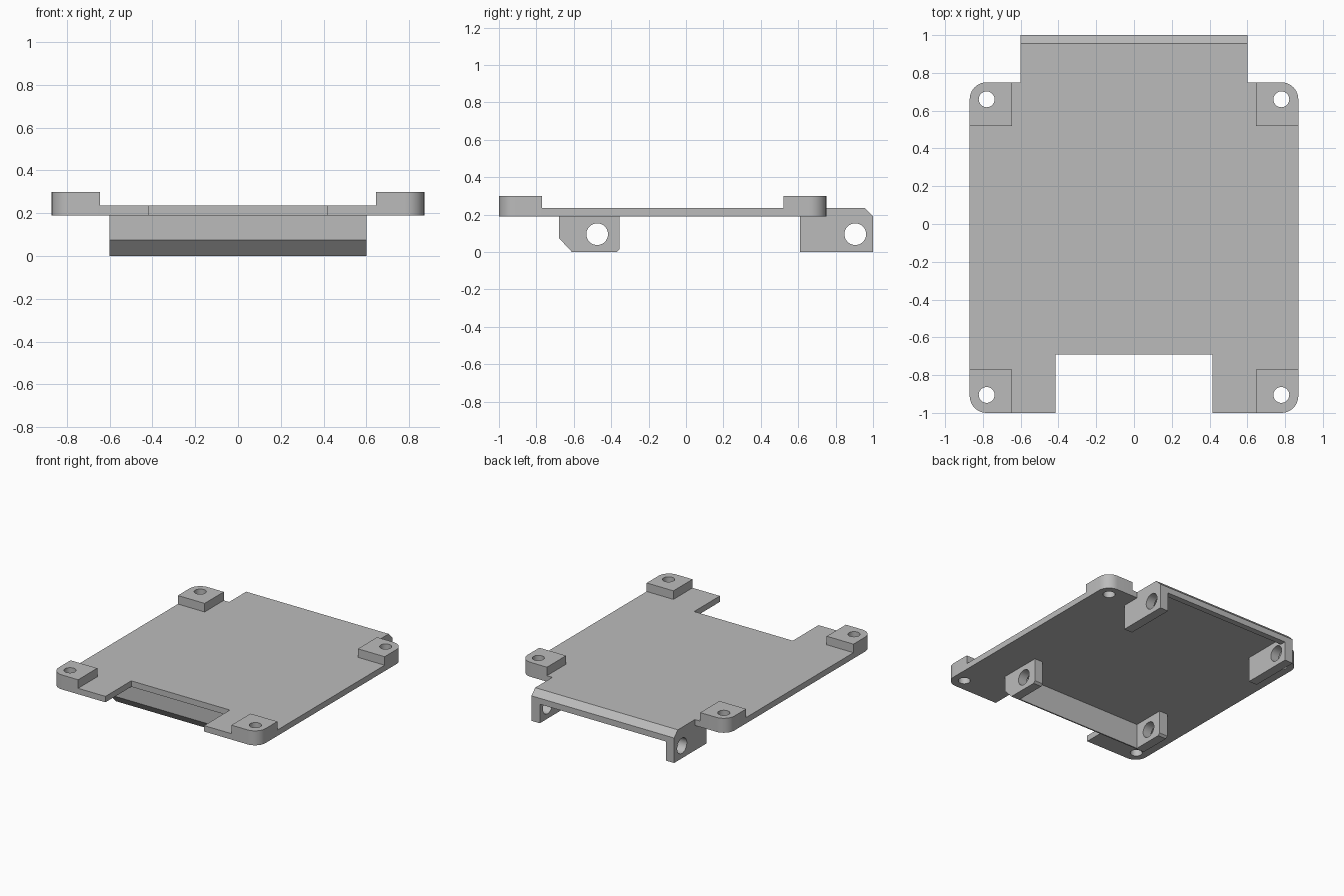
import bpy
import bmesh
from math import cos, sin, pi
from mathutils import Matrix

cube = bpy.data.objects.get("Cube")
if cube:
    bpy.data.objects.remove(cube, do_unlink=True)

grey = bpy.data.materials.new("light_grey")
grey.use_nodes = True
grey.diffuse_color = (0.5, 0.5, 0.5, 1)
grey.node_tree.nodes["Principled BSDF"].inputs["Base Color"].default_value = (0.5, 0.5, 0.5, 1)

# Heights and widths shared by several parts
BOTTOM, TOP, PAD_TOP = 0.19, 0.235, 0.30
HALF, EAR_IN = 0.60, 0.53
XY = Matrix.Identity(4)
YZ = Matrix(((0, 0, 1, 0), (1, 0, 0, 0), (0, 1, 0, 0), (0, 0, 0, 1)))


def arc(cx, cy, r, start, end, n):
    """Points along a circular arc, both ends included."""
    return [(cx + r * cos(start + (end - start) * i / n),
             cy + r * sin(start + (end - start) * i / n)) for i in range(n + 1)]


def hole(cx, cy, r):
    return arc(cx, cy, r, 0, 2 * pi, 40)[:-1]


def extrude(name, loops, low, high, frame):
    """Fill the first loop, leave the other loops open, extrude from low to high."""
    curve = bpy.data.curves.new(name, "CURVE")
    curve.dimensions = "2D"
    curve.fill_mode = "BOTH"
    curve.extrude = (high - low) / 2
    for loop in loops:
        spline = curve.splines.new("POLY")
        spline.points.add(len(loop) - 1)
        for p, (u, v) in zip(spline.points, loop):
            p.co = (u, v, 0, 1)
        spline.use_cyclic_u = True
    obj = bpy.data.objects.new(name, curve)
    bpy.context.collection.objects.link(obj)
    bpy.ops.object.select_all(action="DESELECT")
    obj.select_set(True)
    bpy.context.view_layer.objects.active = obj
    bpy.ops.object.convert(target="MESH")
    obj = bpy.context.view_layer.objects.active
    bm = bmesh.new()
    bm.from_mesh(obj.data)
    bmesh.ops.remove_doubles(bm, verts=bm.verts, dist=0.0001)
    bm.transform(frame @ Matrix.Translation((0, 0, (low + high) / 2)))
    bmesh.ops.recalc_face_normals(bm, faces=bm.faces)
    bm.to_mesh(obj.data)
    bm.free()
    obj.data.materials.clear()
    obj.data.materials.append(grey)
    bpy.ops.object.shade_smooth_by_angle(angle=0.5)
    return obj


# Base plate with front notch and rear tab; corners are left for the pads
side = [(0.415, -0.69), (0.415, -1), (0.645, -1), (0.645, -0.77), (0.87, -0.77),
        (0.87, 0.52), (0.645, 0.52), (0.645, 0.75), (HALF, 0.75), (HALF, 0.955)]
outline = side + [(-x, y) for x, y in reversed(side)]
extrude("base_plate", [outline], BOTTOM, TOP, XY)

# Raised corner pads with one rounded corner and a screw hole
R = 0.09
for sx, x_name in ((1, "left"), (-1, "right")):
    for sy, y_name, inner, outer, hole_y in ((-1, "front", -0.77, -1, -0.905),
                                             (1, "back", 0.52, 0.75, 0.66)):
        corner = [(u, sy * v) for u, v in arc(0.87 - R, sy * outer - R, R, 0, pi / 2, 10)]
        pad = [(0.645, inner), (0.87, inner)] + corner + [(0.645, outer)]
        loops = [pad, hole(0.78, hole_y, 0.042)]
        extrude(f"{y_name}_{x_name}_pad", [[(sx * x, y) for x, y in l] for l in loops],
                BOTTOM, PAD_TOP, XY)

# Hinge ears under the plate
front_ear = [(-0.68, BOTTOM), (-0.68, 0.075), (-0.61, 0), (-0.37, 0),
             (-0.355, 0.015), (-0.355, BOTTOM)]
back_ear = [(0.61, 0), (1, 0), (1, BOTTOM), (0.955, TOP), (0.955, BOTTOM), (0.61, BOTTOM)]
for name, profile, hole_y in (("front", front_ear, -0.475), ("back", back_ear, 0.905)):
    for x_name, low, high in (("left", EAR_IN, HALF), ("right", -HALF, -EAR_IN)):
        extrude(f"{name}_{x_name}_ear", [profile, hole(hole_y, 0.095, 0.058)], low, high, YZ)

# Chamfered wall joining the front ears
wall = [(-0.68, BOTTOM), (-0.68, 0.075), (-0.61, 0), (-0.60, 0), (-0.60, BOTTOM)]
extrude("front_wall", [wall], -EAR_IN, EAR_IN, YZ)

# Bevelled lip along the rear tab
lip = [(0.955, TOP), (1, BOTTOM), (1, 0.145), (0.955, 0.145)]
extrude("back_lip", [lip], -EAR_IN, EAR_IN, YZ)
